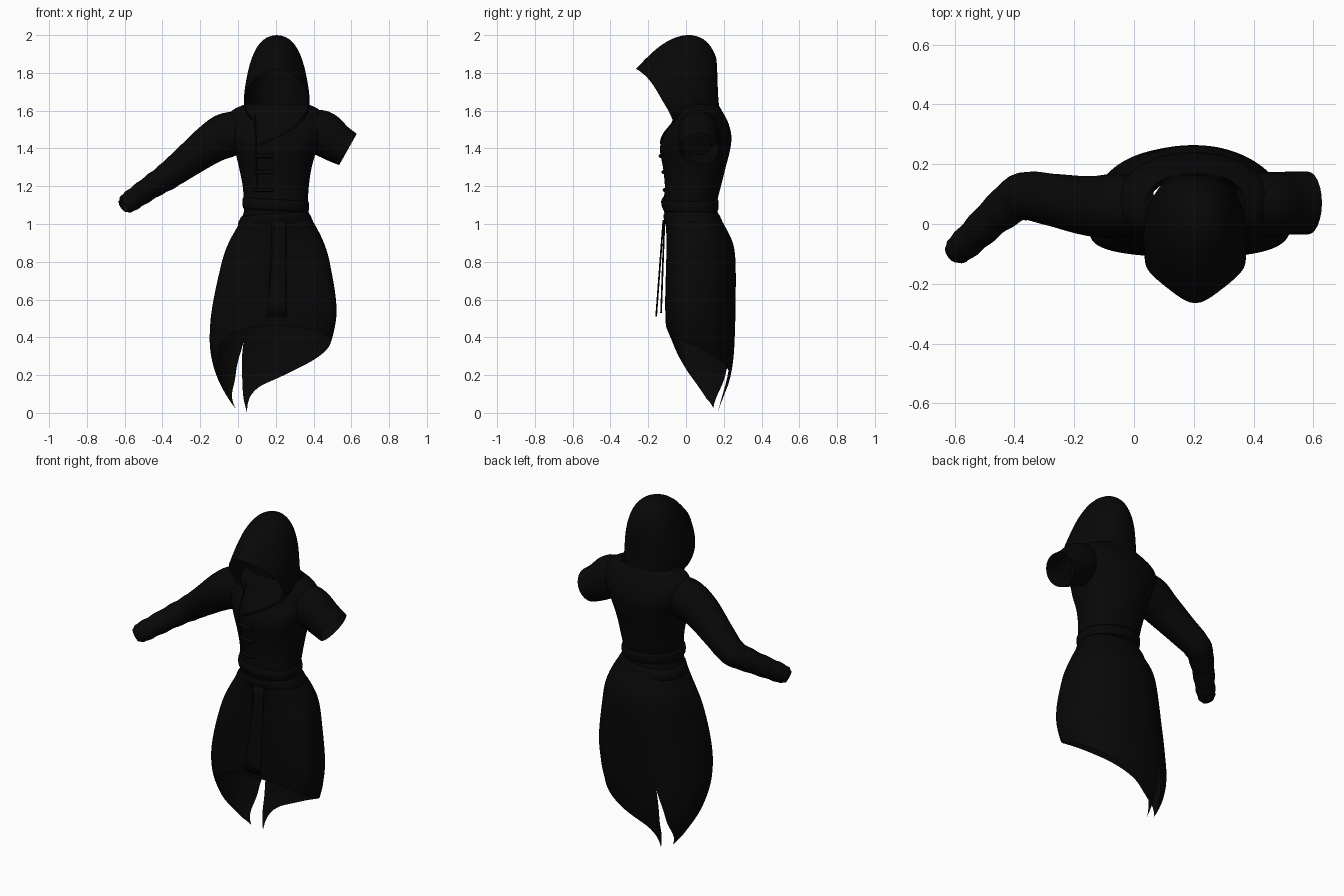
import bpy, bmesh, math
from mathutils import Vector

if "Cube" in bpy.data.objects:
    bpy.data.objects.remove(bpy.data.objects["Cube"])

cloth = bpy.data.materials.new("black cloth")
cloth.diffuse_color = (0.0022, 0.0022, 0.0022, 1)
cloth.use_nodes = True
cloth.node_tree.nodes["Principled BSDF"].inputs["Base Color"].default_value = cloth.diffuse_color


def interp(table, t):
    """Smooth interpolation of rows (key, v1, v2, ...) sorted by key."""
    n = len(table)
    t = min(max(t, table[0][0]), table[-1][0])
    i = next(k for k in range(n - 1) if t <= table[k + 1][0])

    def slope(k, c):
        a, b = table[max(k - 1, 0)], table[min(k + 1, n - 1)]
        return (b[c] - a[c]) / (b[0] - a[0])
    p, q = table[i], table[i + 1]
    h = q[0] - p[0]
    s = (t - p[0]) / h
    return [(2*s**3 - 3*s*s + 1) * p[c] + (s**3 - 2*s*s + s) * h * slope(i, c)
            + (3*s*s - 2*s**3) * q[c] + (s**3 - s*s) * h * slope(i + 1, c)
            for c in range(1, len(p))]


def grid(name, rows, closed=False, subsurf=0, thick=0):
    bm = bmesh.new()
    vs = [[bm.verts.new(p) for p in r] for r in rows]
    n = len(rows[0])
    for a, b in zip(vs, vs[1:]):
        for j in range(n if closed else n - 1):
            k = (j + 1) % n
            bm.faces.new((a[j], a[k], b[k], b[j]))
    bmesh.ops.remove_doubles(bm, verts=bm.verts, dist=0.0005)
    bmesh.ops.recalc_face_normals(bm, faces=bm.faces)
    for f in bm.faces:
        f.smooth = True
    me = bpy.data.meshes.new(name)
    bm.to_mesh(me)
    bm.free()
    me.materials.append(cloth)
    ob = bpy.data.objects.new(name, me)
    bpy.context.collection.objects.link(ob)
    if subsurf:
        m = ob.modifiers.new("smooth", 'SUBSURF')
        m.levels = m.render_levels = subsurf
    if thick:
        m = ob.modifiers.new("thick", 'SOLIDIFY')
        m.thickness, m.offset = thick, 0
    return ob


def section(z, size, deg, front=2.4, back=2.2, grow=0, mid=.5, tilt=0):
    """Point on a rounded cross-section given left, right, front, back limits."""
    xl, xr, yf, yb = size
    c, s = math.cos(math.radians(deg)), math.sin(math.radians(deg))
    e = 2 / (front if s < 0 else back)
    cy = yf + mid * (yb - yf) + tilt * c
    depth = (cy - yf if s < 0 else yb - cy) + grow
    return Vector(((xl + xr) / 2 + ((xr - xl) / 2 + grow) * math.copysign(abs(c)**e, c),
                   cy + depth * math.copysign(abs(s)**e, s), z))


# torso: height, left, right, front, back
TORSO = [(1.00, .005, .40, -.105, .19), (1.06, .03, .37, -.115, .168), (1.12, .03, .37, -.118, .166),
         (1.20, .025, .375, -.112, .185), (1.30, .005, .39, -.122, .21), (1.40, -.02, .42, -.138, .235),
         (1.47, -.05, .45, -.118, .24), (1.54, -.06, .46, -.075, .222), (1.60, -.035, .44, -.05, .19),
         (1.635, .04, .37, -.03, .17)]
grid("torso", [[section(z, interp(TORSO, z), a * 7.5) for a in range(48)]
               for z in [1.0 + .635 * i / 30 for i in range(31)]], closed=True)

# wrapped belt folds
for k, (z, tilt) in enumerate([(1.025, .012), (1.10, -.01)]):
    rows = []
    for i in range(9):
        q = math.tau * i / 8
        ring = []
        for a in range(48):
            zz = z + tilt * math.cos(math.radians(a * 7.5)) + .03 * math.sin(q)
            ring.append(section(zz, interp(TORSO, zz), a * 7.5, grow=.001 + .007 * math.cos(q)))
        rows.append(ring)
    grid("belt_fold_%d" % (k + 1), rows, closed=True)

# skirt: limits by height, slit edges by height, hem height by angle
SKIRT = [(0, .0, .30, .13, .175), (.1, -.066, .36, .05, .208), (.2, -.115, .42, -.03, .237),
         (.3, -.142, .46, -.075, .252), (.4, -.15, .50, -.10, .258), (.55, -.138, .522, -.11, .262),
         (.8, -.085, .485, -.105, .262), (.9, -.05, .455, -.102, .248), (1.0, .005, .405, -.108, .20),
         (1.04, .025, .375, -.11, .175)]
SLIT = [(0, 131, 172), (.03, 128, 166), (.15, 119, 133), (.25, 116, 122), (.38, 114, 114), (.6, 114, 114)]
HEM = [(-245, .025), (-225, .055), (-205, .085), (-180, .15), (-150, .29), (-130, .40), (-90, .46),
       (-30, .41), (0, .36), (30, .29), (66, .205), (95, .12), (114, .0)]
MID = [(0, .5), (.2, .42), (.5, .25), (.8, .27), (1.04, .5)]
rows = []
for i in range(41):
    row = []
    for j in range(97):
        u = j / 96
        hem = interp(HEM, 114 - 359 * u)[0]
        z = 1.04 + (hem - 1.04) * i / 40
        r, l = interp(SLIT, z)
        row.append(section(z, interp(SKIRT, z), r + (l - 360 - r) * u, front=2.7,
                           mid=interp(MID, z)[0], tilt=.015))
    rows.append(row)
grid("skirt", rows)


# sleeves: x, y, z, radius in the front plane, radius in depth
def sleeve(name, path, steps, wrinkle_from=9):
    table = [(i, *p) for i, p in enumerate(path)]
    last = len(path) - 1
    rows = []
    for i in range(steps + 1):
        t = last * i / steps
        x, y, z, rv, rd = interp(table, t)
        tan = (Vector(interp(table, t + .05)[:3]) - Vector(interp(table, t - .05)[:3])).normalized()
        side = Vector((0, 1, 0))
        side = (side - tan * side.dot(tan)).normalized()
        up = side.cross(tan)
        w = .0018 * math.sin(t * 8) if t > wrinkle_from else 0
        rows.append([Vector((x, y, z)) + up * (rv + w) * math.sin(q) + side * (rd + w) * math.cos(q)
                     for q in [math.tau * k / 24 for k in range(24)]])
    return grid(name, rows, closed=True)


sleeve("long_sleeve", [(.04, .06, 1.50, .10, .10), (-.06, .06, 1.47, .118, .108), (-.15, .06, 1.42, .105, .10),
                       (-.27, .08, 1.33, .086, .088), (-.37, .092, 1.255, .073, .08), (-.45, .04, 1.203, .064, .065),
                       (-.53, -.035, 1.148, .058, .055), (-.585, -.085, 1.11, .053, .048),
                       (-.607, -.10, 1.095, .036, .032)], 48, 3.8)
sleeve("short_sleeve", [(.36, .065, 1.50, .10, .10), (.44, .065, 1.482, .12, .108),
                        (.52, .07, 1.43, .105, .105), (.582, .07, 1.395, .095, .105)], 16)

# hood: half arches from the front edge to the back seam, crown downwards
ARCHES = [
    [(0, -.285, 1.832), (.08, -.225, 1.80), (.15, -.17, 1.735), (.174, -.13, 1.66), (.16, -.085, 1.59), (.10, -.065, 1.53)],
    [(0, -.18, 1.937), (.095, -.15, 1.89), (.158, -.11, 1.78), (.178, -.07, 1.68), (.175, -.04, 1.60), (.13, -.03, 1.53)],
    [(0, -.08, 2.002), (.10, -.06, 1.96), (.155, -.04, 1.83), (.17, -.01, 1.70), (.176, .01, 1.61), (.15, .02, 1.53)],
    [(0, .03, 2.025), (.10, .04, 1.98), (.15, .05, 1.84), (.158, .06, 1.70), (.158, .07, 1.62), (.14, .07, 1.53)],
    [(0, .118, 1.987), (.085, .115, 1.935), (.12, .12, 1.81), (.118, .125, 1.70), (.118, .135, 1.62), (.11, .14, 1.53)],
    [(0, .155, 1.915), (.05, .155, 1.862), (.068, .16, 1.79), (.068, .162, 1.70), (.068, .168, 1.62), (.065, .18, 1.53)],
    [(0, .163, 1.88), (0, .168, 1.83), (0, .17, 1.77), (0, .172, 1.69), (0, .178, 1.62), (0, .19, 1.53)]]
HX = .205
grid("hood", [[(HX - x, y, z) for x, y, z in reversed(a)] + [(HX + x, y, z) for x, y, z in a[1:]]
              for a in ARCHES], subsurf=2)


# front point of the torso at a given x and height
def chest(x, z, lift=.002):
    xl, xr, yf, yb = interp(TORSO, z)
    c = min(abs((x - (xl + xr) / 2) / ((xr - xl) / 2)), 1)
    return Vector((x, (yf + yb) / 2 - (yb - yf) / 2 * (1 - c**2.4)**(1 / 2.4) - lift, z))


def cord(name, pts, radius):
    cu = bpy.data.curves.new(name, 'CURVE')
    cu.dimensions = '3D'
    cu.bevel_depth, cu.bevel_resolution = radius, 2
    cu.use_fill_caps = True
    sp = cu.splines.new('POLY')
    sp.points.add(len(pts) - 1)
    for q, p in zip(sp.points, pts):
        q.co = (*p, 1)
    cu.materials.append(cloth)
    ob = bpy.data.objects.new(name, cu)
    bpy.context.collection.objects.link(ob)


# crossed neckline, front seam and chest straps
cord("neckline", [chest(.37 - .28 * t, 1.60 - .19 * t**.6) for t in [i / 12 for i in range(13)]], .006)
cord("front_seam", [chest(.09 + .01 * t, 1.58 - .40 * t) for t in [i / 12 for i in range(13)]], .004)
for k, z in enumerate((1.36, 1.275, 1.18)):
    cord("chest_strap_%d" % (k + 1), [chest(.085 + .1 * i / 6, z) for i in range(7)], .01)


# hanging sash ends
def sash(name, top, bottom):
    rows = []
    for i in range(9):
        t = i / 8
        xl, xr, y, z = [a + (b - a) * t for a, b in zip(top, bottom)]
        rows.append([(xl + (xr - xl) * k / 4, y - .004 * math.sin(math.pi * k / 4), z) for k in range(5)])
    grid(name, rows, thick=.005)


sash("sash_end_front", (.195, .255, -.118, 1.02), (.155, .26, -.156, .51))
sash("sash_end_back", (.18, .235, -.112, 1.02), (.16, .235, -.13, .53))
